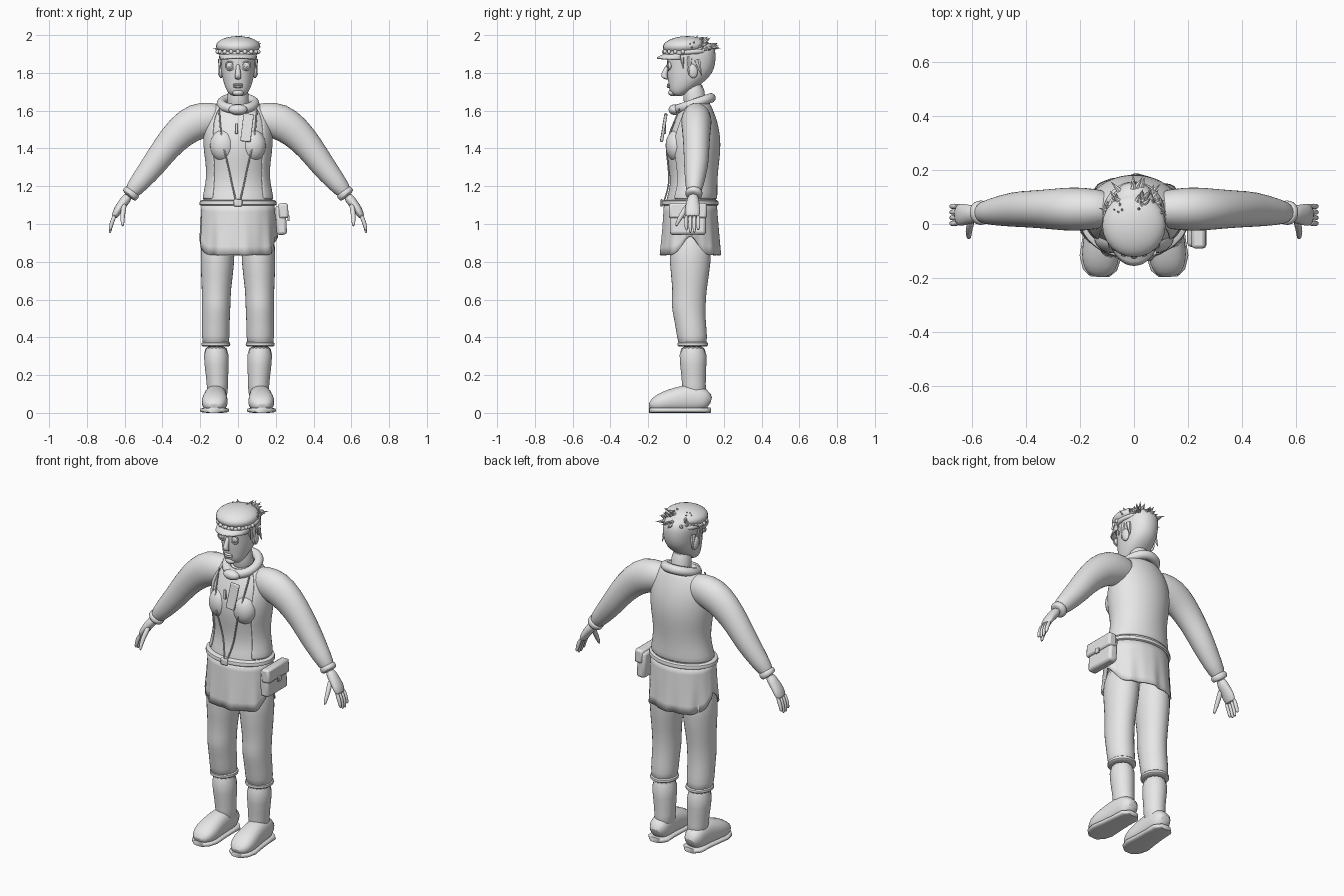
import bpy, bmesh, math, random
from mathutils import Vector, Matrix, Euler

random.seed(4)
X, Y, Z = Vector((1, 0, 0)), Vector((0, 1, 0)), Vector((0, 0, 1))
if "Cube" in bpy.data.objects:
    bpy.data.objects.remove(bpy.data.objects["Cube"])

grey = bpy.data.materials.new("plain grey")
grey.use_nodes = True
grey.diffuse_color = (0.8, 0.8, 0.8, 1)
grey.node_tree.nodes["Principled BSDF"].inputs["Base Color"].default_value = (0.8, 0.8, 0.8, 1)


def finish(name, bm, mirror=False, sub=0, thick=0, bevel=0):
    bmesh.ops.recalc_face_normals(bm, faces=bm.faces)
    me = bpy.data.meshes.new(name)
    bm.to_mesh(me)
    bm.free()
    ob = bpy.data.objects.new(name, me)
    bpy.context.collection.objects.link(ob)
    me.materials.append(grey)
    if mirror:
        m = ob.modifiers.new("mirror", "MIRROR")
        m.use_mirror_merge = False
    if thick:
        ob.modifiers.new("thickness", "SOLIDIFY").thickness = thick
    if bevel:
        b = ob.modifiers.new("bevel", "BEVEL")
        b.width, b.segments = bevel, 2
    if sub:
        s = ob.modifiers.new("smooth", "SUBSURF")
        s.levels = s.render_levels = sub
    bpy.ops.object.select_all(action="DESELECT")
    ob.select_set(True)
    bpy.context.view_layer.objects.active = ob
    bpy.ops.object.shade_smooth_by_angle(angle=math.radians(50))
    return ob


def skin(name, rings, closed=True, caps=True, **kw):
    """Bridge rows of points into a surface."""
    bm = bmesh.new()
    rows = [[bm.verts.new(p) for p in ring] for ring in rings]
    n = len(rows[0])
    for a, b in zip(rows, rows[1:]):
        for i in range(n if closed else n - 1):
            j = (i + 1) % n
            bm.faces.new((a[i], a[j], b[j], b[i]))
    if caps and closed:
        bm.faces.new(rows[0])
        bm.faces.new(rows[-1])
    return finish(name, bm, **kw)


def loft(name, secs, u=X, flat=False, n=16, power=1.0, sub=1, **kw):
    """Sections are x, y, z, radius along u, radius across u."""
    pts = [Vector(s[:3]) for s in secs]
    rings = []
    for i, s in enumerate(secs):
        t = Z if flat else (pts[min(i + 1, len(pts) - 1)] - pts[max(i - 1, 0)]).normalized()
        a = (u - t * u.dot(t)).normalized()
        b = t.cross(a)
        ring = []
        for k in range(n):
            th = math.tau * k / n
            c, d = [math.copysign(abs(f) ** power, f) * 1.02 for f in (math.cos(th), math.sin(th))]
            ring.append(pts[i] + a * c * s[3] + b * d * s[4])
        rings.append(ring)
    return skin(name, rings, sub=sub, **kw)


def blob(name, loc, size, rot=(0, 0, 0), **kw):
    bm = bmesh.new()
    mat = Matrix.LocRotScale(Vector(loc), Euler(rot), Vector(size))
    bmesh.ops.create_uvsphere(bm, u_segments=24, v_segments=14, radius=1, matrix=mat)
    return finish(name, bm, **kw)


def box(name, loc, size, rot=(0, 0, 0), bevel=0.008, **kw):
    bm = bmesh.new()
    bmesh.ops.create_cube(bm, size=1, matrix=Matrix.LocRotScale(Vector(loc), Euler(rot), Vector(size)))
    return finish(name, bm, bevel=bevel, **kw)


def spikes(name, items, **kw):
    """Pointed tufts given as base, tip, radius."""
    bm = bmesh.new()
    for base, tip, r in items:
        base, tip = Vector(base), Vector(tip)
        d = tip - base
        mat = Matrix.Translation((base + tip) / 2) @ d.to_track_quat("Z", "Y").to_matrix().to_4x4()
        bmesh.ops.create_cone(bm, cap_ends=True, segments=6, radius1=r, radius2=0,
                              depth=d.length, matrix=mat)
    return finish(name, bm, **kw)


# Legs, boots and feet
loft("leg", [(.105, .025, .98, .09, .115), (.108, .022, .80, .092, .112), (.115, .02, .65, .076, .088),
             (.115, .012, .57, .076, .092), (.117, .02, .50, .073, .083), (.118, .033, .40, .074, .08),
             (.118, .036, .34, .068, .074)], flat=True, mirror=True)
loft("boot_shaft", [(.117, .036, .37, .071, .077), (.114, .038, .25, .064, .07), (.108, .042, .15, .055, .06),
                    (.11, .045, .06, .056, .068)], flat=True, mirror=True)
loft("boot_cuff", [(.117, .036, z, r, r + .005) for z, r in ((.35, .07), (.355, .077), (.372, .077), (.378, .068))],
     flat=True, mirror=True)
foot = [(.13, .05, .03, .03), (.10, .07, .058, .062), (.03, .08, .058, .075), (-.05, .07, .064, .066),
        (-.12, .058, .072, .054), (-.17, .042, .058, .038), (-.195, .03, .03, .015)]
loft("foot", [(.115 + (.1 - y) * .04, y, z, rx, rz) for y, z, rx, rz in foot], power=.85, mirror=True)
loft("sole", [(.115 + (.1 - y) * .04, y, .014, rx + .004, .014) for y, z, rx, rz in foot],
     power=.6, mirror=True, sub=0)

# Torso as z, y centre, half width, half depth
torso = [(1.08, .022, .188, .138), (1.13, .028, .182, .13), (1.2, .037, .165, .118), (1.28, .037, .155, .122),
         (1.38, .035, .172, .138), (1.46, .037, .176, .136), (1.54, .045, .168, .113), (1.6, .05, .14, .085),
         (1.645, .055, .10, .06)]
loft("shirt", [(0, cy, z, rx, ry) for z, cy, rx, ry in torso], flat=True, n=24)
blob("bust", (.078, -.048, 1.415), (.07, .06, .085), mirror=True)

# Sleeveless vest, open at the front
rings = []
for z, cy, rx, ry in torso[1:]:
    gap = math.asin(min(.125 / rx, .75))
    angles = [-math.pi / 2 + gap + (math.tau - 2 * gap) * k / 28 for k in range(29)]
    rings.append([((rx + .01) * math.cos(a), cy + (ry + .01) * math.sin(a), z) for a in angles])
skin("vest", rings, closed=False, thick=.01, sub=1)

# Skirt with folds and raised side slits
rings = []
for k in range(7):
    f = k / 6
    ring = []
    for i in range(72):
        a = math.tau * i / 72
        hem = .835 + .1 * abs(math.cos(a)) ** 14
        fold = 1 + .035 * f * f * math.sin(9 * a + 1) + .015 * f * math.sin(17 * a)
        ring.append(((.193 + .01 * f) * fold * math.cos(a), .023 + (.14 + .018 * f) * fold * math.sin(a),
                     1.11 + (hem - 1.11) * f))
    rings.append(ring)
skin("skirt", rings, caps=False, thick=.008)
loft("belt", [(0, .022, z, r, r - .052) for z, r in ((1.095, .19), (1.098, .203), (1.125, .2), (1.13, .186))],
     flat=True, n=32, sub=1)
box("buckle", (0, -.13, 1.112), (.045, .016, .04))

# Hip pouch
box("pouch", (.228, .01, 1.02), (.055, .19, .155), (0, -.06, 0), bevel=.015)
box("pouch_flap", (.24, .01, 1.07), (.052, .2, .08), (0, -.06, 0), bevel=.012)
box("pouch_clasp", (.268, .01, 1.03), (.01, .03, .03), bevel=.003)

# Arms and hands
loft("arm", [(.06, .055, 1.555, .06, .07), (.14, .055, 1.56, .075, .088), (.22, .055, 1.545, .083, .1),
             (.30, .055, 1.495, .075, .088), (.385, .055, 1.40, .068, .073), (.44, .055, 1.32, .066, .067),
             (.525, .045, 1.215, .05, .053), (.58, .04, 1.15, .036, .038)], u=Y, mirror=True)
loft("sleeve_cuff", [(.555, .042, 1.178, .04, .04), (.562, .042, 1.168, .046, .047),
                     (.575, .041, 1.153, .045, .046), (.58, .04, 1.147, .036, .036)], u=Y, mirror=True)
loft("palm", [(.575, .04, 1.155, .028, .026), (.605, .036, 1.115, .034, .026), (.637, .034, 1.075, .042, .023),
              (.658, .034, 1.03, .04, .017)], u=Y, mirror=True)
for i, tip in enumerate((.965, .95, .95, .968)):
    y = .002 + .021 * i
    loft("finger_%d" % (i + 1), [(.65, y, 1.05, .011, .012), (.668, y, 1.01, .011, .012),
                                 (.675, y, .98, .01, .01), (.678, y, tip, .006, .006)], u=Y, n=8, mirror=True)
loft("thumb", [(.6, .02, 1.11, .016, .018), (.61, -.015, 1.06, .014, .015), (.612, -.04, 1.02, .012, .012),
               (.61, -.054, .985, .007, .007)], n=8, mirror=True)

# Neck and head
loft("neck", [(0, .055, 1.58, .062, .062), (0, .045, 1.66, .056, .058), (0, .035, 1.76, .054, .058)], flat=True)
head = [(1.676, -.05, -.03, .03), (1.69, -.082, .005, .05), (1.72, -.09, .05, .066), (1.76, -.094, .105, .079),
        (1.80, -.1, .14, .087), (1.85, -.098, .155, .092), (1.90, -.105, .157, .097), (1.94, -.09, .15, .09),
        (1.975, -.05, .11, .055)]
loft("head", [(0, (f + b) / 2, z, rx, (b - f) / 2) for z, f, b, rx in head], flat=True, power=.92, n=20)
loft("nose", [(0, -.09, 1.85, .01, .012), (0, -.105, 1.82, .012, .014), (0, -.118, 1.79, .016, .018),
              (0, -.112, 1.772, .02, .016), (0, -.098, 1.765, .01, .008)], flat=True, n=10)
for z in (1.738, 1.727):
    blob("lip", (0, -.09, z), (.027, .012, .007))
blob("chin", (0, -.07, 1.695), (.03, .024, .018))
blob("eyeball", (.043, -.088, 1.837), (.02, .014, .02), mirror=True)
blob("pupil", (.043, -.101, 1.837), (.008, .004, .008), mirror=True)
blob("ear", (.09, .035, 1.81), (.014, .026, .038), (.2, 0, 0), mirror=True)


def tube(name, pts, r, closed=False, mirror=False):
    cu = bpy.data.curves.new(name, "CURVE")
    cu.dimensions, cu.bevel_depth, cu.bevel_resolution = "3D", r, 3
    sp = cu.splines.new("NURBS")
    sp.points.add(len(pts) - 1)
    for p, co in zip(sp.points, pts):
        p.co = (*co, 1)
    sp.use_endpoint_u, sp.use_cyclic_u, sp.order_u = not closed, closed, 3
    ob = bpy.data.objects.new(name, cu)
    bpy.context.collection.objects.link(ob)
    cu.materials.append(grey)
    if mirror:
        ob.modifiers.new("mirror", "MIRROR").use_mirror_merge = False
    return ob


def ring_points(c, rx, ry, tilt=0, n=20):
    return [(c[0] + rx * math.cos(math.tau * k / n), c[1] + ry * math.sin(math.tau * k / n),
             c[2] + tilt * math.sin(math.tau * k / n)) for k in range(n)]


tube("eye_rim", [(.043 + .023 * math.cos(t * math.tau / 12), -.093, 1.837 + .023 * math.sin(t * math.tau / 12))
                 for t in range(12)], .004, closed=True, mirror=True)

# Scarf, cords and hanging whistle plate
tube("scarf", ring_points((0, .045, 1.638), .088, .088, .03), .026, closed=True)
blob("scarf_knot", (0, -.06, 1.605), (.05, .032, .028))
tube("cord", [(.10, -.035, 1.61), (.095, -.07, 1.52), (.08, -.108, 1.42), (.05, -.093, 1.3),
              (.03, -.088, 1.2), (.01, -.117, 1.12)], .004, mirror=True)
box("pendant", (.048, -.118, 1.51), (.055, .016, .15), (-.16, .12, 0), bevel=.005)
box("pendant_tab", (-.008, -.112, 1.505), (.016, .012, .055), bevel=.003)

# Cap with visor and a studded wreath
blob("cap", (0, -.005, 1.942), (.117, .118, .052), (.06, 0, 0))
tube("cap_band", ring_points((0, .01, 1.91), .099, .118, .008), .013, closed=True)
rings = []
for f in (0, .35, .7, 1):
    rings.append([((.1 - .005 * f) * math.cos(a), -.03 - (.07 + .055 * f) * math.sin(a),
                   1.91 - .028 * f - .012 * math.cos(a) ** 2)
                  for a in [math.pi * k / 20 for k in range(21)]])
skin("visor", rings, closed=False, thick=.008)
for k in range(9):
    a = math.pi * (k + .5) / 9
    blob("cap_stud", (.108 * math.cos(a), .005 - .123 * math.sin(a), 1.912), (.012, .01, .012))

# Leafy tufts behind the cap and locks by the ears
leaves = []
for k in range(34):
    a = random.uniform(-.3, math.pi + .3)
    h = random.uniform(.2, 1.15)
    d = Vector((.095 * math.cos(a) * math.cos(h), .115 * math.sin(a) * math.cos(h), .08 * math.sin(h)))
    base = Vector((0, .04, 1.905)) + d * .95
    tip = base + d.normalized() * .03 + Vector((random.uniform(-.02, .02), .012, random.uniform(-.012, .012)))
    tip.z = min(tip.z, 1.992)
    leaves.append((base, tip, .012))
leaves.append(((.015, .05, 1.97), (.02, .06, 2.0), .014))
spikes("leaf_tufts", leaves)
spikes("side_lock", [((.085, .02, 1.885), (.105, .015, 1.785), .017), ((.088, .06, 1.87), (.1, .085, 1.78), .018),
                     ((.085, -.02, 1.88), (.097, -.015, 1.82), .012)], mirror=True)
